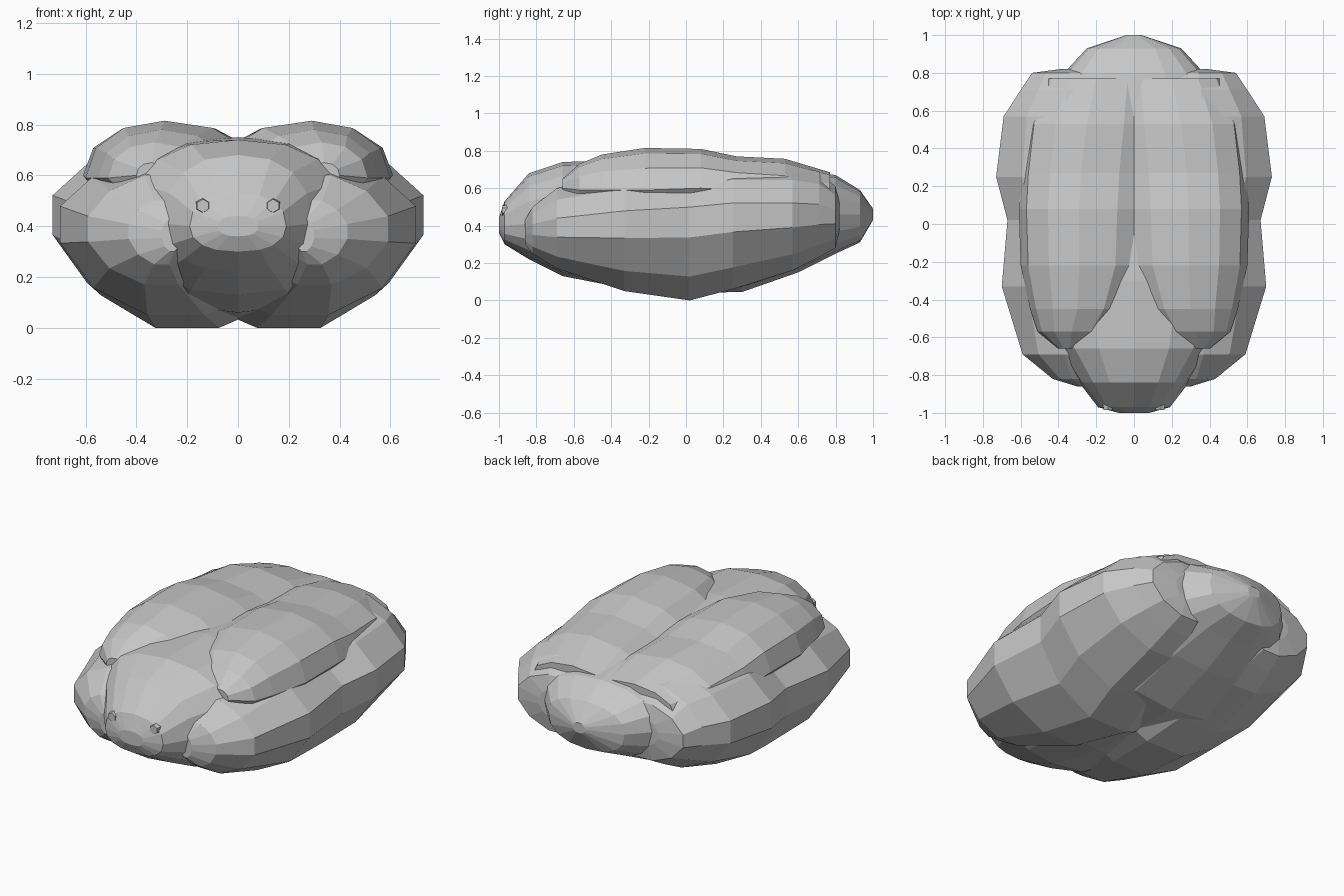
import bpy
import bmesh
from math import cos, sin, pi, copysign
from mathutils import Matrix, Vector

old = bpy.data.objects.get("Cube")
if old:
    bpy.data.objects.remove(old, do_unlink=True)

# Single plain grey
grey = bpy.data.materials.new("plain grey")
grey.use_nodes = True
colour = (0.57, 0.57, 0.57, 1)
grey.diffuse_color = colour
grey.node_tree.nodes["Principled BSDF"].inputs["Base Color"].default_value = colour


def power(value, exponent):
    """Signed power, used to square off or pinch an ellipse."""
    return copysign(abs(value) ** exponent, value)


def finish(name, bm, mirrored):
    """Turn a bmesh into a flat shaded object, mirrored across x if asked."""
    bmesh.ops.recalc_face_normals(bm, faces=bm.faces[:])
    mesh = bpy.data.meshes.new(name)
    bm.to_mesh(mesh)
    bm.free()
    mesh.materials.append(grey)
    obj = bpy.data.objects.new(name, mesh)
    bpy.context.collection.objects.link(obj)
    if mirrored:
        mirror = obj.modifiers.new("mirror", "MIRROR")
        mirror.use_clip = False
        mirror.use_mirror_merge = False
    return obj


def loft(name, stations, sides, exponent, turn=0, mirrored=False):
    """Skin sections of y, centre x, inner and outer radius, low, widest and high z.

    A turn of half a step puts flats, not corners, at the extremes."""
    bm = bmesh.new()
    rings = []
    reach = cos(2 * pi * turn / sides) ** exponent
    for y, centre, inner, outer, low, middle, high in stations:
        ring = []
        for i in range(sides):
            angle = 2 * pi * (i + turn) / sides
            across = power(cos(angle), exponent) / reach
            up = power(sin(angle), exponent) / reach
            radius = outer if across > 0 else inner
            height = high - middle if up > 0 else middle - low
            ring.append(bm.verts.new((centre + radius * across, y, middle + height * up)))
        rings.append(ring)
    for first, second in zip(rings, rings[1:]):
        for i in range(sides):
            j = (i + 1) % sides
            bm.faces.new((first[i], first[j], second[j], second[i]))
    bm.faces.new(rings[0])
    bm.faces.new(rings[-1])
    return finish(name, bm, mirrored)


# Head, belly and rump in one run from nose to tail
loft("trunk", [
    (-1.0, 0, 0.08, 0.08, 0.36, 0.40, 0.44),
    (-0.97, 0, 0.19, 0.19, 0.30, 0.40, 0.53),
    (-0.84, 0, 0.29, 0.29, 0.22, 0.41, 0.68),
    (-0.66, 0, 0.42, 0.42, 0.13, 0.44, 0.74),
    (-0.30, 0, 0.52, 0.52, 0.06, 0.46, 0.75),
    (0.0, 0, 0.54, 0.54, 0.04, 0.46, 0.73),
    (0.30, 0, 0.54, 0.54, 0.045, 0.46, 0.70),
    (0.60, 0, 0.49, 0.49, 0.15, 0.46, 0.70),
    (0.80, 0, 0.37, 0.37, 0.25, 0.46, 0.67),
    (0.93, 0, 0.25, 0.25, 0.31, 0.46, 0.59),
    (1.0, 0, 0.04, 0.04, 0.43, 0.46, 0.49),
], 16, 0.85)

# Lower flanks, wrapping from beside the head to the hindquarters
loft("lower_flank", [
    (-0.86, 0.26, 0.04, 0.04, 0.30, 0.37, 0.43),
    (-0.82, 0.30, 0.12, 0.13, 0.25, 0.38, 0.50),
    (-0.69, 0.30, 0.28, 0.29, 0.17, 0.39, 0.60),
    (-0.33, 0.25, 0.50, 0.45, 0.05, 0.42, 0.67),
    (0.02, 0.22, 0.62, 0.45, 0.0, 0.44, 0.69),
    (0.25, 0.26, 0.60, 0.47, 0.06, 0.46, 0.72),
    (0.57, 0.27, 0.50, 0.42, 0.16, 0.46, 0.72),
    (0.71, 0.28, 0.30, 0.32, 0.23, 0.46, 0.69),
    (0.80, 0.28, 0.20, 0.26, 0.28, 0.45, 0.61),
    (0.82, 0.30, 0.06, 0.09, 0.37, 0.45, 0.53),
], 12, 1.1, 0.5, True)

# Raised back lobes, parting for the head and meeting in the centre crease
loft("back_lobe", [
    (-0.66, 0.34, 0.05, 0.06, 0.57, 0.60, 0.65),
    (-0.57, 0.33, 0.20, 0.18, 0.54, 0.59, 0.73),
    (-0.45, 0.30, 0.27, 0.25, 0.52, 0.59, 0.78),
    (-0.22, 0.29, 0.37, 0.31, 0.50, 0.59, 0.815),
    (0.08, 0.29, 0.39, 0.32, 0.50, 0.60, 0.81),
    (0.27, 0.28, 0.39, 0.32, 0.50, 0.59, 0.77),
    (0.53, 0.25, 0.38, 0.32, 0.48, 0.57, 0.757),
    (0.77, 0.20, 0.32, 0.27, 0.50, 0.56, 0.685),
], 12, 0.95, 0, True)

# Small blunt eyes
eyes = bmesh.new()
bmesh.ops.create_cone(
    eyes, cap_ends=True, segments=6, radius1=0.036, radius2=0.026, depth=0.06,
    matrix=Matrix.Translation(Vector((0.138, -0.955, 0.48))) @ Matrix.Rotation(pi / 2, 4, "X"))
finish("eye", eyes, True)
